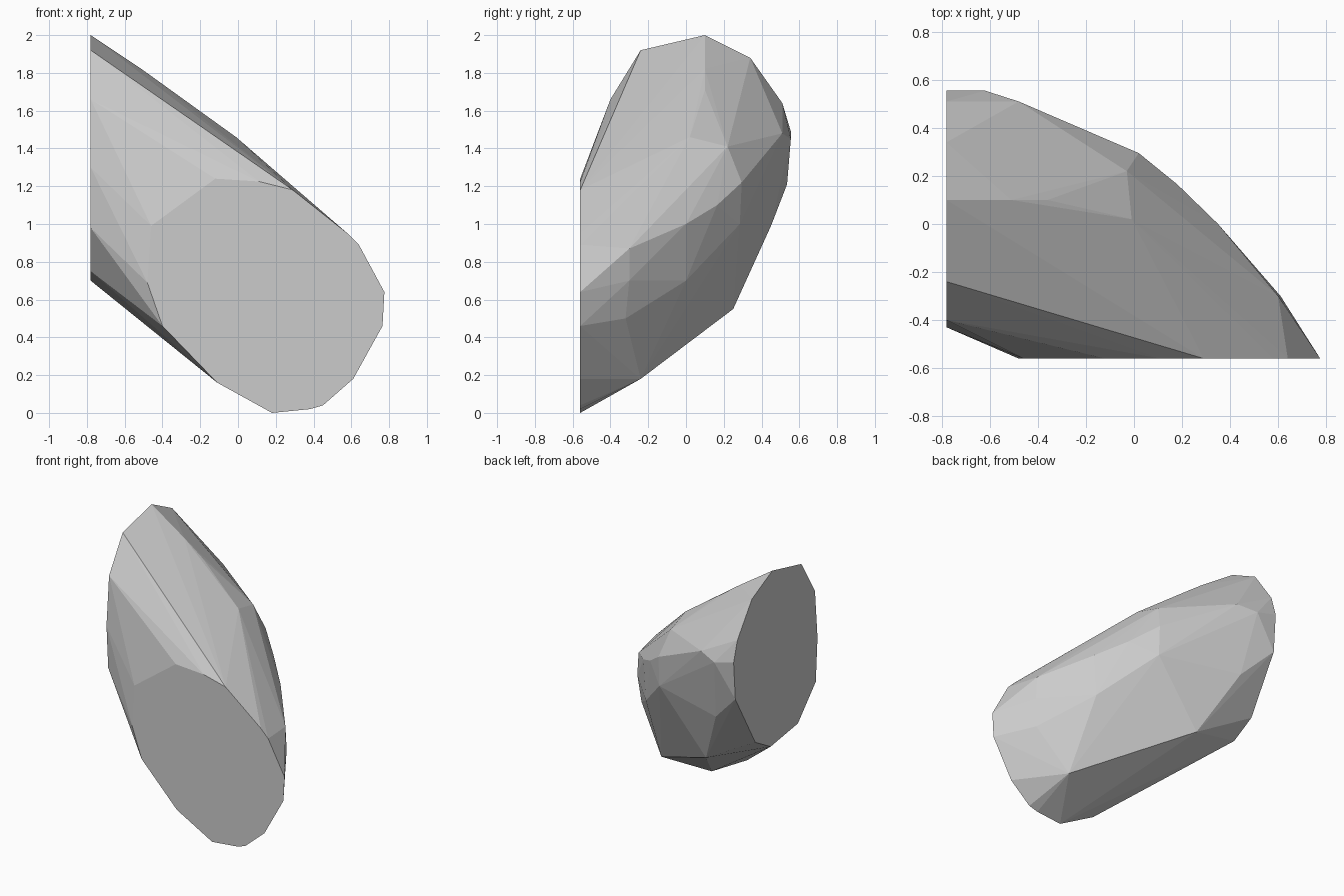
import bpy, bmesh, math

# Flat cut at the front (x, z) on y = -0.56
front_cut = [(0.18, 0), (0.38, 0.02), (0.45, 0.04), (0.61, 0.18), (0.765, 0.46),
             (0.775, 0.64), (0.64, 0.89), (0.58, 0.95), (0.29, 1.18), (0.11, 1.225),
             (-0.12, 1.24), (-0.46, 0.99), (-0.48, 0.69), (-0.40, 0.46), (-0.11, 0.16)]

# Flat cut on the left (y, z) on x = -0.78
left_cut = [(0.10, 2.0), (-0.24, 1.92), (-0.40, 1.66), (-0.43, 1.30), (-0.41, 0.98),
            (-0.20, 0.75), (0.12, 0.70), (0.30, 0.80), (0.45, 1.06), (0.535, 1.21),
            (0.555, 1.49), (0.51, 1.64), (0.34, 1.88)]

# Corners of the chipped, rounded surface between the two cuts
chips = [(-0.51, 0.10, 1.82), (-0.36, 0.10, 1.71), (-0.56, 0.32, 1.73), (-0.48, 0.51, 1.48),
         (-0.62, 0.555, 1.45), (-0.03, 0.22, 1.41), (-0.01, 0.02, 1.46), (-0.02, -0.11, 1.45),
         (0.02, 0.295, 1.22), (0.02, 0.285, 1.0), (0.35, 0, 1.0), (0.33, 0, 0.7),
         (0.60, -0.30, 0.87), (0.61, -0.30, 0.7), (0.59, -0.32, 0.5), (0.37, -0.24, 0.18),
         (-0.34, 0.25, 0.55), (-0.56, 0.45, 0.99), (0.18, 0.165, 1.1)]

points = [(x, -0.56, z) for x, z in front_cut] + [(-0.78, y, z) for y, z in left_cut] + chips

# Rock: hull around all corners, flat faces merged
bm = bmesh.new()
for p in points:
    bm.verts.new(p)
bmesh.ops.convex_hull(bm, input=bm.verts[:])
loose = [v for v in bm.verts if not v.link_faces]
bmesh.ops.delete(bm, geom=loose, context='VERTS')
bmesh.ops.dissolve_limit(bm, angle_limit=math.radians(1), verts=bm.verts[:], edges=bm.edges[:])
bmesh.ops.recalc_face_normals(bm, faces=bm.faces[:])
mesh = bpy.data.meshes.new("rock")
bm.to_mesh(mesh)
bm.free()
bpy.context.collection.objects.link(bpy.data.objects.new("rock", mesh))
